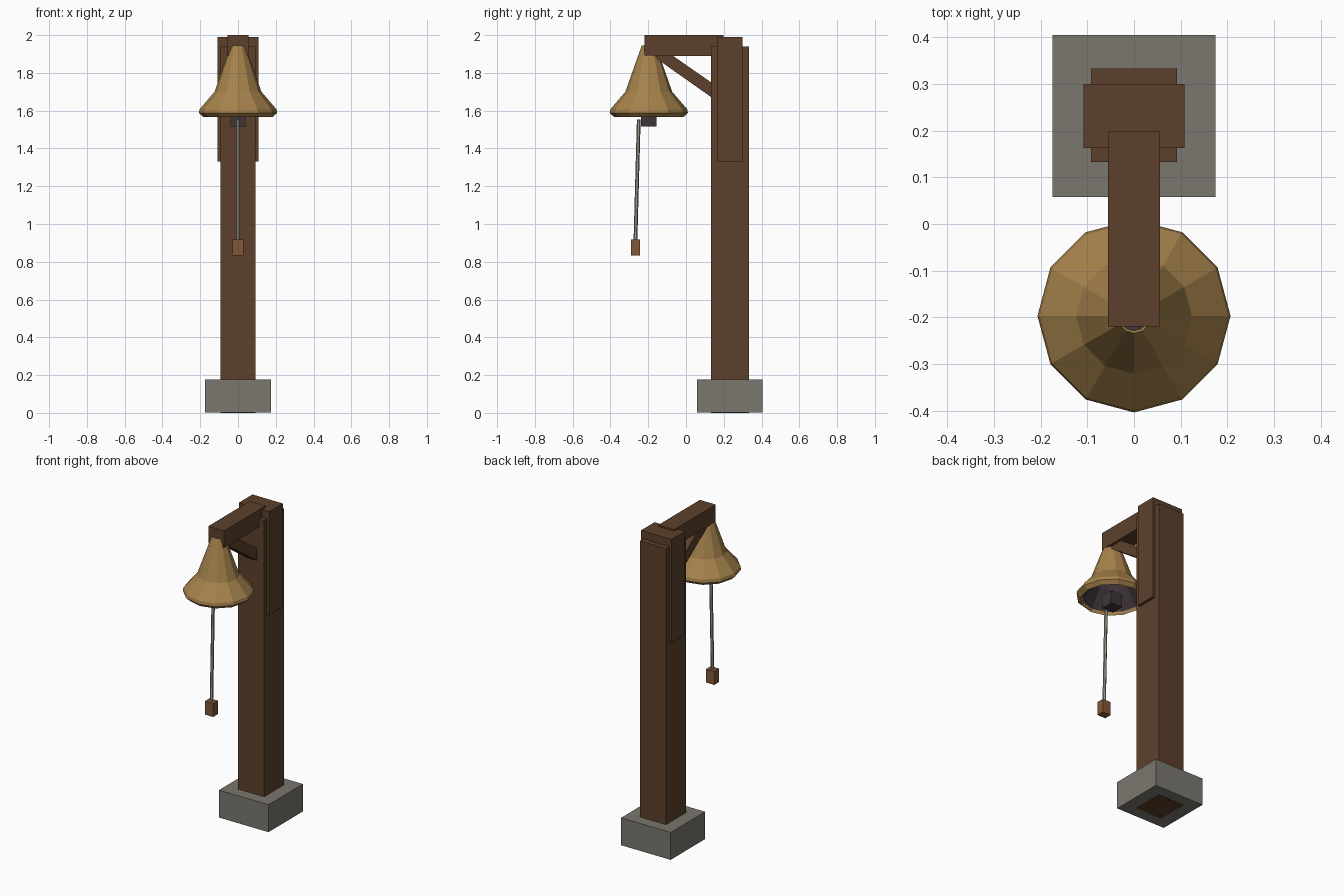
import bpy, bmesh, math
from mathutils import Vector

if "Cube" in bpy.data.objects:
    bpy.data.objects.remove(bpy.data.objects["Cube"])


def mat(name, rgb):
    m = bpy.data.materials.new(name)
    m.diffuse_color = (*rgb, 1)
    m.use_nodes = True
    m.node_tree.nodes["Principled BSDF"].inputs["Base Color"].default_value = m.diffuse_color
    return m


WOOD = mat("dark_wood", (0.107, 0.051, 0.024))
STONE = mat("grey_stone", (0.195, 0.184, 0.156))
BRONZE = mat("bronze", (0.38, 0.225, 0.072))
IRON = mat("dark_iron", (0.05, 0.036, 0.042))
ROPE = mat("pale_rope", (0.376, 0.323, 0.262))
GRIP = mat("light_wood", (0.223, 0.098, 0.042))


def finish(name, bm, *mats):
    me = bpy.data.meshes.new(name)
    bm.to_mesh(me)
    bm.free()
    for m in mats:
        me.materials.append(m)
    ob = bpy.data.objects.new(name, me)
    bpy.context.collection.objects.link(ob)
    return ob


def box(name, x, y, z, m):
    """Box with half width x, and (min, max) ranges for y and z."""
    bm = bmesh.new()
    bmesh.ops.create_cube(bm, size=1)
    for v in bm.verts:
        v.co = Vector((v.co.x * 2 * x, y[v.co.y > 0], z[v.co.z > 0]))
    return finish(name, bm, m)


# Base and timber; the post foot shows through the underside of the base
box("stone_base", 0.175, (0.058, 0.405), (0.002, 0.177), STONE)
box("post", 0.092, (0.133, 0.333), (0, 1.94), WOOD)
box("post_head", 0.108, (0.163, 0.30), (1.33, 1.99), WOOD)
box("beam", 0.056, (-0.22, 0.198), (1.89, 2.0), WOOD)

# Diagonal brace: side profile extruded across x
bm = bmesh.new()
prof = [(-0.155, 1.875), (0.15, 1.66), (0.15, 1.738), (-0.09, 1.905), (-0.155, 1.905)]
face = bm.faces.new([bm.verts.new((-0.04, y, z)) for y, z in prof])
ext = bmesh.ops.extrude_face_region(bm, geom=[face])
for v in ext["geom"]:
    if isinstance(v, bmesh.types.BMVert):
        v.co.x = 0.04
bmesh.ops.recalc_face_normals(bm, faces=bm.faces)
finish("brace", bm, WOOD)

# Bell: lathed 12-sided shell, bronze outside and dark inside, open crown
outer = [(0.037, 1.945), (0.073, 1.845), (0.124, 1.70), (0.203, 1.608),
         (0.207, 1.588), (0.183, 1.566)]
inner = [(0.176, 1.585), (0.115, 1.695), (0.065, 1.84), (0.032, 1.94)]
bm = bmesh.new()
N = 12
rings = [[bm.verts.new((r * math.cos(2 * math.pi * i / N),
                        -0.197 + r * math.sin(2 * math.pi * i / N), z))
          for i in range(N)] for r, z in outer + inner]
for k in range(len(rings)):
    a, b = rings[k], rings[(k + 1) % len(rings)]
    for i in range(N):
        j = (i + 1) % N
        f = bm.faces.new((a[i], b[i], b[j], a[j]))
        f.material_index = 1 if len(outer) <= k < len(rings) - 1 else 0
bmesh.ops.recalc_face_normals(bm, faces=bm.faces)
finish("bell", bm, BRONZE, IRON)

# Clapper, pull rope and grip
box("clapper", 0.04, (-0.237, -0.157), (1.515, 1.60), IRON)
top, end = Vector((0, -0.25, 1.553)), Vector((0, -0.268, 0.9))
bm = bmesh.new()
bmesh.ops.create_cone(bm, cap_ends=True, segments=6, radius1=0.01, radius2=0.01,
                      depth=(top - end).length)
rope = finish("rope", bm, ROPE)
rope.location = (top + end) / 2
rope.rotation_euler = (top - end).to_track_quat('Z', 'Y').to_euler()
box("rope_grip", 0.029, (-0.292, -0.244), (0.832, 0.918), GRIP)
